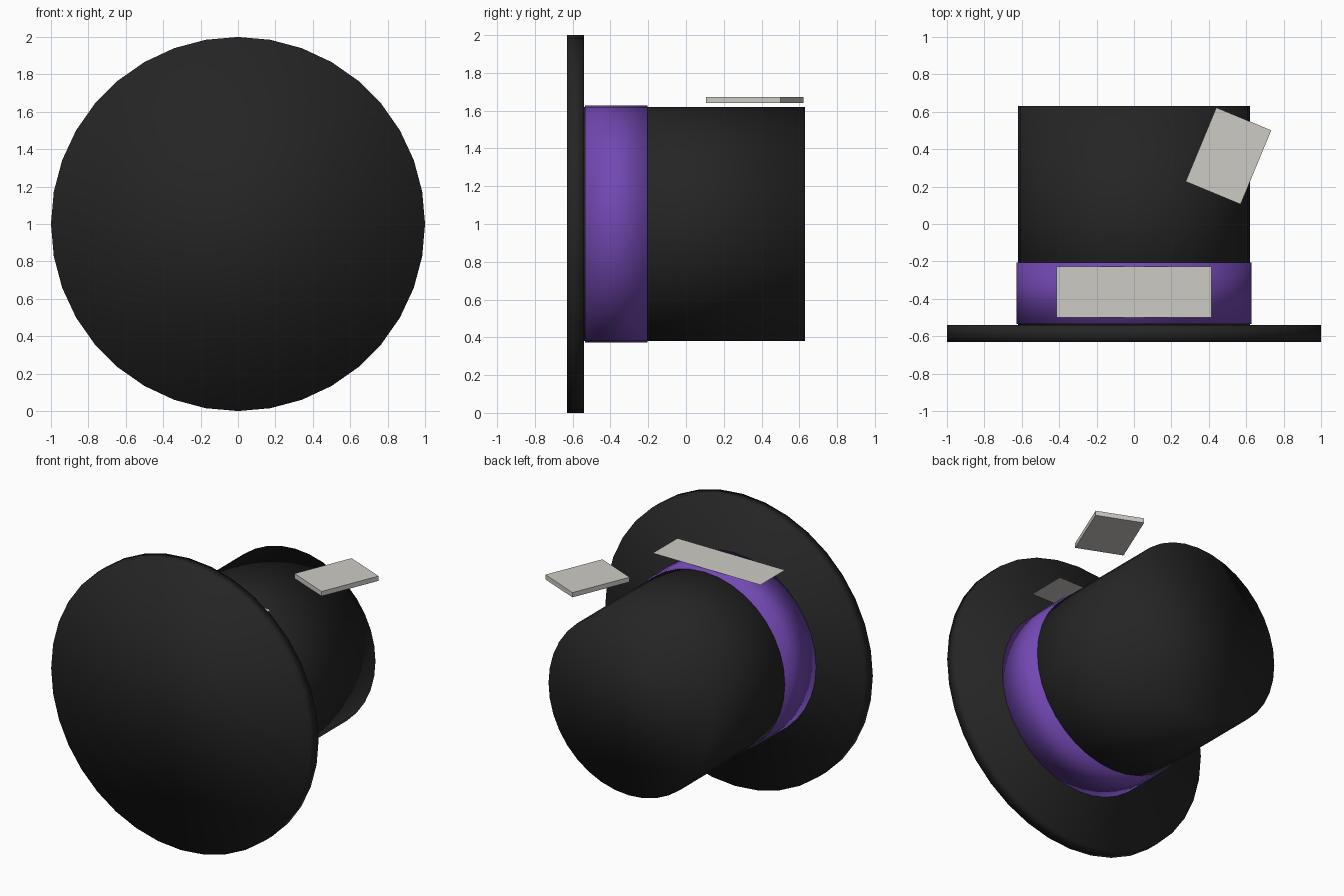
import bpy, math

if "Cube" in bpy.data.objects:
    bpy.data.objects.remove(bpy.data.objects["Cube"])


def material(name, rgb):
    m = bpy.data.materials.new(name)
    m.diffuse_color = (*rgb, 1)
    m.use_nodes = True
    m.node_tree.nodes["Principled BSDF"].inputs["Base Color"].default_value = m.diffuse_color
    return m


black = material("black felt", (0.018, 0.018, 0.018))
purple = material("purple ribbon", (0.17, 0.065, 0.45))
pale = material("pale card", (0.61, 0.60, 0.56))


def disc(name, radius, y0, y1, mat):
    """Closed 36-sided drum along y, softly shaded over its rims."""
    bpy.ops.mesh.primitive_cylinder_add(
        vertices=36, radius=radius, depth=y1 - y0,
        location=(0, (y0 + y1) / 2, 1), rotation=(math.pi / 2, 0, 0))
    ob = bpy.context.object
    ob.name = name
    ob.data.materials.append(mat)
    bpy.ops.object.shade_smooth()
    return ob


# Hat lying on its side: brim, crown and ribbon
disc("brim", 1.0, -0.63, -0.54, black)
disc("crown", 0.619, -0.56, 0.63, black)
disc("hat_band", 0.628, -0.535, -0.205, purple)

# Flat tag resting on top of the ribbon
bpy.ops.mesh.primitive_plane_add(size=1, location=(0, -0.363, 1.631))
tag = bpy.context.object
tag.name = "band_tag"
tag.scale = (0.83, 0.272, 1)
tag.data.materials.append(pale)

# Tilted card hovering over the crown
bpy.ops.mesh.primitive_cube_add(size=1, location=(0.505, 0.364, 1.657),
                                rotation=(0, 0, math.radians(-22.5)))
card = bpy.context.object
card.name = "card"
card.scale = (0.318, 0.428, 0.033)
card.data.materials.append(pale)
